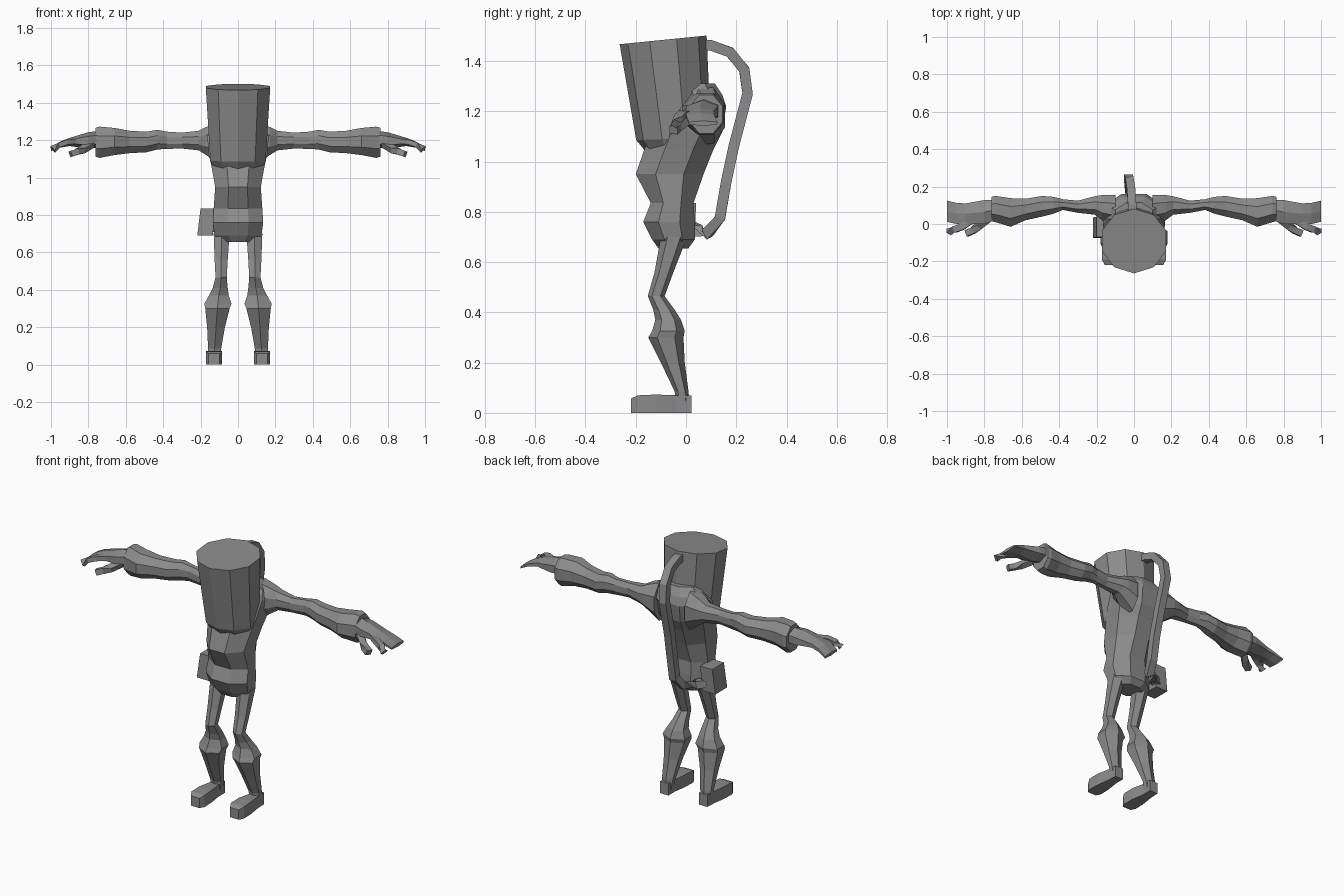
import bpy, bmesh, math
from mathutils import Vector

grey = bpy.data.materials.new("mid grey")
grey.diffuse_color = (0.26, 0.26, 0.26, 1)


def skin(name, rings, mirror=False):
    """Bridge equal rings of points into a closed flat-shaded solid."""
    bm = bmesh.new()
    loops = [[bm.verts.new(p) for p in r] for r in rings]
    n = len(loops[0])
    for a, b in zip(loops, loops[1:]):
        for i in range(n):
            j = (i + 1) % n
            bm.faces.new((a[i], a[j], b[j], b[i]))
    bm.faces.new(loops[0][::-1])
    bm.faces.new(loops[-1])
    bmesh.ops.recalc_face_normals(bm, faces=bm.faces)
    me = bpy.data.meshes.new(name)
    bm.to_mesh(me)
    bm.free()
    me.materials.append(grey)
    ob = bpy.data.objects.new(name, me)
    bpy.context.collection.objects.link(ob)
    if mirror:
        ob.modifiers.new("mirror", 'MIRROR').use_mirror_merge = False
    return ob


def section(axis, pos, a0, a1, b0, b1, n, slope=0.0):
    """Polygon filling the box a0..a1, b0..b1 across the given axis."""
    unit = [(math.cos(2 * math.pi * (i + .5) / n), math.sin(2 * math.pi * (i + .5) / n))
            for i in range(n)]
    ma, mb = max(u[0] for u in unit), max(u[1] for u in unit)
    pts = []
    for u, v in unit:
        a = (a0 + a1) / 2 + u / ma * (a1 - a0) / 2
        b = (b0 + b1) / 2 + v / mb * (b1 - b0) / 2
        p = [a, b]
        p.insert("xyz".index(axis), pos + slope * (b - (b0 + b1) / 2))
        pts.append(p)
    return pts


def loft(name, axis, rows, n, mirror=False):
    return skin(name, [section(axis, *r[:5], n, *r[5:]) for r in rows], mirror)


def sweep(name, path, w, h, mirror=False):
    """Four-sided bar along a path, w across and h thick."""
    path = [Vector(p) for p in path]
    rings = []
    for i, p in enumerate(path):
        t = (path[min(i + 1, len(path) - 1)] - path[max(i - 1, 0)]).normalized()
        ref = Vector((1, 0, 0)) if abs(t.x) < .8 else Vector((0, 1, 0))
        s = (ref - t * ref.dot(t)).normalized()
        u = t.cross(s)
        rings.append([p + s * w / 2 * a + u * h / 2 * b
                      for a, b in ((1, 1), (-1, 1), (-1, -1), (1, -1))])
    return skin(name, rings, mirror)


# bucket-shaped head with a tilted flat top
loft("head", 'z', [
    (1.045, -.125, .125, -.165, .09),
    (1.09, -.148, .148, -.198, .10, .03),
    (1.484, -.172, .172, -.264, .082, .1)], 10)

# torso: pelvis, belt, belly, chest and sloping upper back
loft("torso", 'z', [
    (.655, -.08, .08, -.11, .01),
    (.69, -.125, .125, -.135, .035),
    (.76, -.135, .135, -.17, .035),
    (.835, -.13, .13, -.14, .03),
    (.95, -.122, .122, -.2, .07),
    (1.05, -.14, .14, -.165, .11),
    (1.12, -.155, .155, -.14, .145),
    (1.22, -.165, .165, -.08, .16),
    (1.265, -.14, .14, -.02, .145),
    (1.31, -.1, .1, -.02, .115)], 8)

# arms with flared sleeves
loft("arm", 'x', [
    (.10, .0, .155, 1.07, 1.295),
    (.17, .02, .155, 1.12, 1.27),
    (.21, .05, .148, 1.145, 1.25),
    (.30, .06, .125, 1.155, 1.24),
    (.38, .075, .132, 1.153, 1.245),
    (.43, .055, .145, 1.15, 1.255),
    (.49, .04, .15, 1.135, 1.245),
    (.58, .02, .135, 1.13, 1.25),
    (.66, -.015, .138, 1.12, 1.265),
    (.74, .01, .15, 1.105, 1.272),
    (.762, .015, .145, 1.112, 1.265)], 8, True)

# hands: mitten, forefinger and thumb
loft("hand", 'x', [
    (.74, .02, .13, 1.16, 1.25),
    (.80, .0, .128, 1.155, 1.242),
    (.90, .0, .11, 1.168, 1.212),
    (.95, .0, .113, 1.16, 1.193),
    (1.0, .012, .125, 1.142, 1.162)], 6, True)
sweep("forefinger", [(.85, .03, 1.195), (.92, -.015, 1.188), (.96, -.03, 1.172),
                     (.99, -.043, 1.15)], .035, .026, True)
sweep("thumb", [(.78, .03, 1.18), (.83, -.01, 1.15), (.86, -.035, 1.138),
                (.895, -.05, 1.125)], .035, .032, True)

# legs: thigh, flared knee and tapering shin
loft("leg", 'z', [
    (.02, .10, .155, -.04, .015),
    (.085, .09, .16, -.045, .01),
    (.20, .07, .165, -.10, -.005),
    (.30, .045, .175, -.15, -.01),
    (.325, .035, .18, -.135, -.005),
    (.37, .05, .155, -.122, -.02),
    (.41, .055, .135, -.13, -.045),
    (.465, .06, .12, -.152, -.085),
    (.56, .055, .125, -.125, -.05),
    (.70, .045, .13, -.10, .005)], 6, True)

# feet, pinched behind the toes
loft("foot", 'y', [
    (-.218, .1, .157, 0, .058),
    (-.19, .086, .172, 0, .07),
    (-.12, .088, .17, 0, .073),
    (-.04, .1, .158, 0, .07),
    (.022, .1, .155, 0, .07)], 4, True)

# hose from the back of the head down to the hip pouch
sweep("hose", [(-.01, .05, 1.465), (-.01, .10, 1.462), (-.015, .175, 1.435),
               (-.025, .232, 1.365), (-.03, .245, 1.27), (-.025, .19, 1.06),
               (-.02, .16, .92), (-.02, .135, .775), (-.04, .085, .715),
               (-.10, .045, .725), (-.15, .02, .735)], .045, .042)

# hip pouch
loft("pouch", 'z', [
    (.69, -.218, -.135, -.075, .035),
    (.835, -.2, -.12, -.07, .04)], 4)
